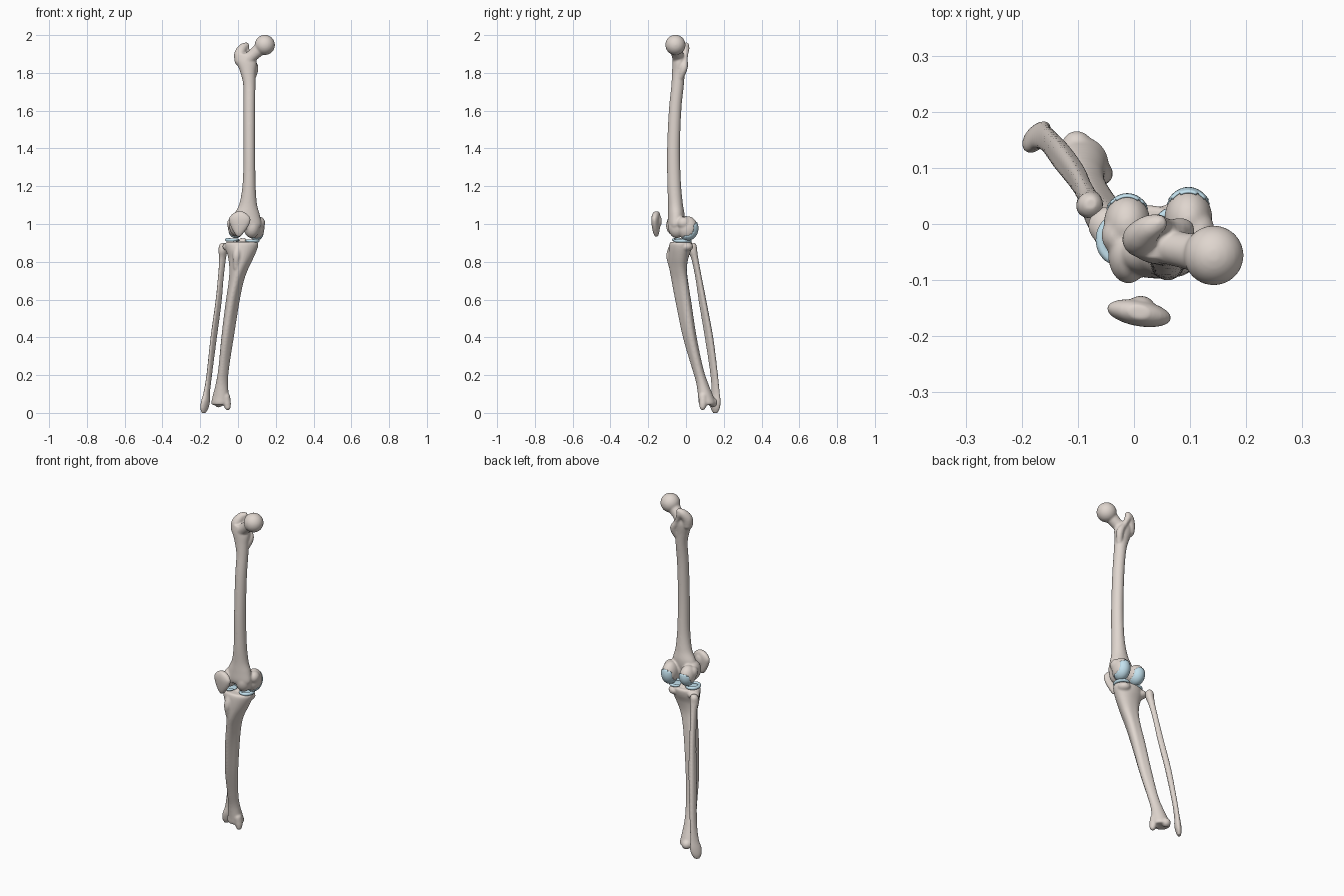
import bpy, bmesh, math
from mathutils import Vector, Matrix


def material(name, rgb):
    m = bpy.data.materials.new(name)
    m.diffuse_color = (*rgb, 1)
    return m


BONE = material("bone", (0.74, 0.67, 0.62))
CARTILAGE = material("cartilage", (0.55, 0.76, 0.86))


def spline(keys, steps=8):
    """Catmull-Rom through tuples of any length."""
    out = []
    for i in range(len(keys) - 1):
        p = [keys[max(0, min(len(keys) - 1, i + k))] for k in (-1, 0, 1, 2)]
        for s in range(steps):
            t = s / steps
            out.append([0.5 * (2 * b + (c - a) * t + (2 * a - 5 * b + 4 * c - d) * t * t
                        + (3 * b - a - 3 * c + d) * t ** 3) for a, b, c, d in zip(*p)])
    return out + [list(keys[-1])]


def loft(bm, keys, n=32):
    """Key: x, y, z, rx, ry, turn in degrees, triangularity (corner at the front)."""
    rings = []
    for x, y, z, rx, ry, turn, tri in spline(keys):
        a = math.radians(turn)
        ring = []
        for k in range(n):
            t = 2 * math.pi * k / n
            f = 1 + tri * math.cos(3 * (t + math.pi / 2))
            u, v = rx * f * math.cos(t), ry * f * math.sin(t)
            ring.append(bm.verts.new((x + u * math.cos(a) - v * math.sin(a),
                                      y + u * math.sin(a) + v * math.cos(a), z)))
        rings.append(ring)
    for r, s in zip(rings, rings[1:]):
        for k in range(n):
            bm.faces.new((r[k], s[k], s[(k + 1) % n], r[(k + 1) % n]))
    bm.faces.new(rings[0])
    bm.faces.new(rings[-1][::-1])


def blob(bm, c, r, turn=(0, 0, 0), seg=32):
    r = (r, r, r) if isinstance(r, (int, float)) else r
    m = Matrix.Translation(c)
    for ang, ax in zip(turn, "XYZ"):
        m = m @ Matrix.Rotation(math.radians(ang), 4, ax)
    return bmesh.ops.create_uvsphere(bm, u_segments=seg, v_segments=seg // 2, radius=1,
                                     matrix=m @ Matrix.Diagonal((*r, 1)))["verts"]


def chain(bm, keys, steps=6):
    """Spheres along a path. Key: x, y, z, radius."""
    for x, y, z, r in spline(keys, steps):
        blob(bm, (x, y, z), r, seg=20)


def finish(name, bm, mat, voxel=0.005, smooth=6):
    bmesh.ops.recalc_face_normals(bm, faces=bm.faces)
    for f in bm.faces:
        f.smooth = True
    me = bpy.data.meshes.new(name)
    bm.to_mesh(me)
    bm.free()
    me.materials.append(mat)
    ob = bpy.data.objects.new(name, me)
    bpy.context.collection.objects.link(ob)
    if voxel:
        mod = ob.modifiers.new("fuse", "REMESH")
        mod.mode = "VOXEL"
        mod.voxel_size = voxel
        mod.use_smooth_shade = True
        mod = ob.modifiers.new("soften", "SMOOTH")
        mod.factor, mod.iterations = 0.5, smooth
    return ob


# Thigh bone: shaft, then head, neck, trochanters and condyles
bm = bmesh.new()
loft(bm, [(0.04, -0.033, 1.90, 0.045, 0.030, 0, 0),
          (0.045, -0.035, 1.86, 0.054, 0.036, 0, 0),
          (0.053, -0.040, 1.80, 0.040, 0.034, 0, 0),
          (0.060, -0.045, 1.73, 0.032, 0.033, 0, 0),
          (0.060, -0.058, 1.60, 0.031, 0.033, 0, 0),
          (0.060, -0.066, 1.40, 0.031, 0.034, 0, 0),
          (0.059, -0.063, 1.22, 0.034, 0.036, 0, 0),
          (0.054, -0.056, 1.11, 0.046, 0.039, 0, 0),
          (0.047, -0.052, 1.05, 0.068, 0.044, 0, 0),
          (0.043, -0.055, 1.00, 0.080, 0.042, 0, 0),
          (0.041, -0.062, 0.975, 0.070, 0.028, 0, 0)])
blob(bm, (0.142, -0.056, 1.948), 0.0535)
chain(bm, [(0.045, -0.036, 1.865, 0.034), (0.08, -0.045, 1.895, 0.032),
           (0.125, -0.054, 1.935, 0.036)])
chain(bm, [(0.010, -0.030, 1.865, 0.029), (0.010, -0.025, 1.90, 0.030),
           (0.026, -0.008, 1.932, 0.024), (0.044, 0.001, 1.945, 0.016)])
chain(bm, [(0.040, 0.000, 1.93, 0.019), (0.062, -0.004, 1.88, 0.014),
           (0.088, -0.010, 1.83, 0.020), (0.078, -0.028, 1.78, 0.018)])
CONDYLES = [((0.097, 0.008, 0.978), (0.043, 0.055, 0.063)),
            ((-0.012, 0.000, 0.985), (0.042, 0.052, 0.057))]
for c, r in CONDYLES:
    blob(bm, c, r)
blob(bm, (-0.010, -0.056, 0.992), (0.036, 0.050, 0.056))
blob(bm, (0.073, -0.048, 0.985), (0.044, 0.047, 0.060))
blob(bm, (0.112, -0.012, 1.005), (0.032, 0.036, 0.034))
blob(bm, (-0.032, -0.020, 1.00), (0.026, 0.032, 0.032))
finish("femur", bm, BONE)

# Cartilage caps over the rear and underside of the condyles
for side, (c, r) in zip(("medial", "lateral"), CONDYLES):
    bm = bmesh.new()
    vs = blob(bm, c, [k + 0.001 for k in r], (0, 0, 0), 48)
    cut = [v for v in vs if v.co.y < 0.004 + 0.9 * (v.co.z - c[2] + 0.02)
           or v.co.z > c[2] + 0.04 or abs(v.co.x - c[0]) > r[0] * 0.86]
    bmesh.ops.delete(bm, geom=cut, context="VERTS")
    ob = finish(side + "_condyle_cartilage", bm, CARTILAGE, 0)
    mod = ob.modifiers.new("thickness", "SOLIDIFY")
    mod.thickness, mod.offset = 0.004, 0

# Shin bone: plateau, triangular shaft, ankle end
bm = bmesh.new()
loft(bm, [(0.020, -0.026, 0.906, 0.080, 0.054, 0, 0),
          (0.020, -0.027, 0.895, 0.088, 0.061, 0, 0),
          (0.018, -0.030, 0.865, 0.083, 0.060, 0, 0.02),
          (0.015, -0.036, 0.82, 0.066, 0.052, 0, 0.06),
          (0.003, -0.037, 0.76, 0.048, 0.046, -3, 0.10),
          (-0.012, -0.027, 0.69, 0.038, 0.043, -6, 0.12),
          (-0.032, -0.009, 0.58, 0.035, 0.041, -12, 0.12),
          (-0.058, 0.022, 0.40, 0.032, 0.036, -20, 0.11),
          (-0.077, 0.061, 0.24, 0.028, 0.030, -25, 0.07),
          (-0.086, 0.085, 0.16, 0.032, 0.031, -28, 0.04),
          (-0.091, 0.104, 0.09, 0.044, 0.039, -30, 0),
          (-0.093, 0.112, 0.055, 0.049, 0.044, -30, 0),
          (-0.094, 0.113, 0.042, 0.044, 0.040, -30, 0)])
chain(bm, [(-0.002, -0.072, 0.87, 0.022), (-0.008, -0.084, 0.83, 0.021),
           (-0.010, -0.074, 0.77, 0.016)])
blob(bm, (-0.048, -0.003, 0.880), (0.034, 0.034, 0.024))
blob(bm, (0.070, 0.000, 0.880), (0.036, 0.038, 0.026))
blob(bm, (0.016, -0.014, 0.910), (0.010, 0.020, 0.016))
blob(bm, (0.034, -0.018, 0.910), (0.010, 0.020, 0.018))
chain(bm, [(-0.065, 0.090, 0.085, 0.024), (-0.058, 0.090, 0.050, 0.021),
           (-0.055, 0.088, 0.030, 0.016)])
blob(bm, (-0.102, 0.142, 0.055), (0.026, 0.024, 0.026))
finish("tibia", bm, BONE)

# Thin joint plates and crescent pads on the shin plateau
for side, cx, cy, cz, rx, ry, start in (("medial", 0.070, -0.018, 0.907, 0.034, 0.040, -140),
                                        ("lateral", -0.026, -0.028, 0.912, 0.033, 0.038, 40)):
    bm = bmesh.new()
    blob(bm, (cx, cy, cz), (rx, ry, 0.006))
    finish(side + "_tibia_cartilage", bm, CARTILAGE, 0)
    bm = bmesh.new()
    path = []
    for k in range(13):
        a = math.radians(start + 280 * k / 12)
        path.append((cx + rx * math.cos(a), cy + ry * math.sin(a), cz + 0.004,
                     0.007 + 0.003 * math.sin(math.pi * k / 12)))
    chain(bm, path, 3)
    finish(side + "_meniscus", bm, CARTILAGE, 0.003, 4)

# Calf bone
bm = bmesh.new()
loft(bm, [(-0.077, 0.036, 0.900, 0.010, 0.012, -40, 0),
          (-0.078, 0.034, 0.885, 0.022, 0.022, -40, 0),
          (-0.080, 0.036, 0.855, 0.022, 0.025, -40, 0),
          (-0.083, 0.048, 0.81, 0.017, 0.019, -35, 0.05),
          (-0.093, 0.068, 0.71, 0.014, 0.018, -30, 0.12),
          (-0.106, 0.091, 0.58, 0.015, 0.021, -25, 0.14),
          (-0.130, 0.123, 0.40, 0.015, 0.023, -25, 0.12),
          (-0.152, 0.149, 0.21, 0.013, 0.021, -25, 0.08),
          (-0.165, 0.156, 0.11, 0.014, 0.024, -30, 0),
          (-0.172, 0.155, 0.06, 0.018, 0.032, -35, 0),
          (-0.178, 0.155, 0.025, 0.016, 0.028, -38, 0),
          (-0.182, 0.155, 0.000, 0.009, 0.014, -38, 0)])
finish("fibula", bm, BONE, 0.004, 4)

# Kneecap: shield outline with a rear ridge
bm = bmesh.new()
loft(bm, [(0.004, -0.157, 0.934, 0.010, 0.008, -10, 0),
          (0.005, -0.158, 0.955, 0.027, 0.016, -10, 0),
          (0.008, -0.159, 0.990, 0.048, 0.021, -10, 0),
          (0.009, -0.159, 1.025, 0.058, 0.023, -10, 0),
          (0.009, -0.158, 1.050, 0.043, 0.020, -10, 0),
          (0.009, -0.157, 1.066, 0.018, 0.012, -10, 0)])
blob(bm, (0.012, -0.146, 1.015), (0.024, 0.018, 0.035))
finish("patella", bm, BONE, 0.004, 6)
